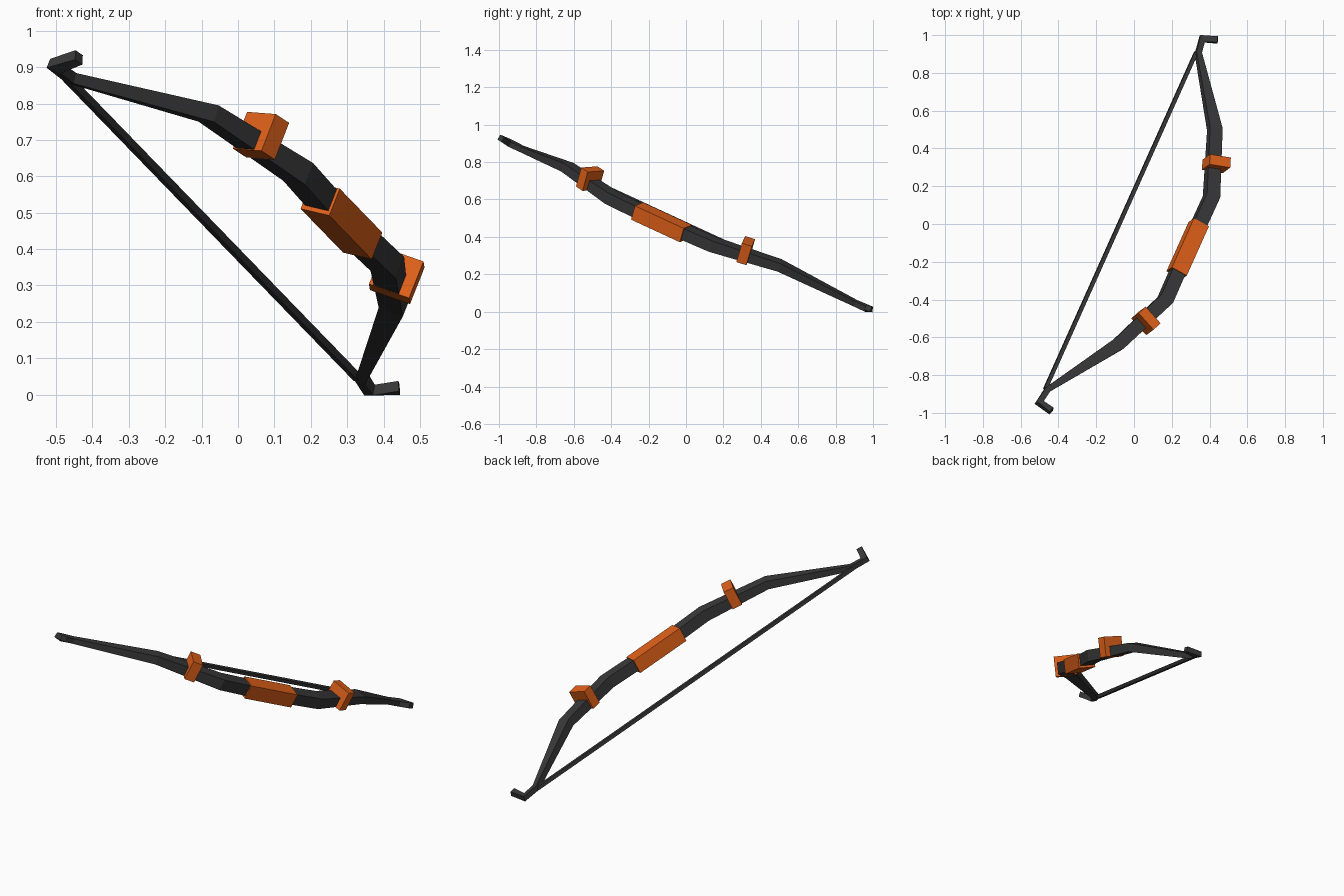
import bpy, bmesh, math
from mathutils import Vector, Matrix

if "Cube" in bpy.data.objects:
    bpy.data.objects.remove(bpy.data.objects["Cube"])

# Bow frame: X along the string, Y towards the grip, Z out of the bow plane
ax = Vector((-0.377, -0.841, 0.389)).normalized()
ay = Vector((0.927, -0.373, 0.047))
ay = (ay - ax * ay.dot(ax)).normalized()
az = ax.cross(ay)
FRAME = Matrix((ax, ay, az)).transposed().to_4x4()
FRAME.translation = (-0.07, 0.018, 0.4575)
ROLL = math.radians(16)
UP = Vector((0, math.sin(ROLL), math.cos(ROLL)))


def material(name, rgb):
    m = bpy.data.materials.new(name)
    m.diffuse_color = (*rgb, 1)
    m.use_nodes = True
    m.node_tree.nodes["Principled BSDF"].inputs["Base Color"].default_value = m.diffuse_color
    return m


DARK = material("dark_grey", (0.04, 0.04, 0.04))
ORANGE = material("orange", (0.75, 0.12, 0.01))


def sweep(name, path, mat, mirror=False, cap_start=True):
    """Rectangular section swept along (x, y, z, width, thickness) points with mitred corners."""
    bm = bmesh.new()
    pts = [Vector(p[:3]) for p in path]
    rings = []
    for i, p in enumerate(pts):
        a = (p - pts[i - 1]).normalized() if i else None
        b = (pts[i + 1] - p).normalized() if i < len(pts) - 1 else None
        if i == 0 and not cap_start:
            a = b = Vector((1, 0, 0))
        a, b = a or b, b or a
        t = (a + b).normalized()
        side = UP.cross(t).normalized()
        up = t.cross(side)
        w = path[i][3] / 2 / max(t.dot(a), 0.6)
        h = path[i][4] / 2
        rings.append([bm.verts.new(p + side * w * sx + up * h * sy)
                      for sx, sy in ((1, 1), (-1, 1), (-1, -1), (1, -1))])
    for r, q in zip(rings, rings[1:]):
        for k in range(4):
            bm.faces.new((r[k], r[(k + 1) % 4], q[(k + 1) % 4], q[k]))
    if cap_start:
        bm.faces.new(rings[0])
    bm.faces.new(rings[-1])
    bmesh.ops.recalc_face_normals(bm, faces=bm.faces)
    me = bpy.data.meshes.new(name)
    bm.to_mesh(me)
    bm.free()
    ob = bpy.data.objects.new(name, me)
    bpy.context.collection.objects.link(ob)
    ob.matrix_world = FRAME
    me.materials.append(mat)
    if mirror:
        ob.modifiers.new("mirror", "MIRROR").use_axis[0] = True
    return ob


# Limbs with hooked tips
sweep("limbs", [
    (0, 0.385, 0.0, 0.075, 0.065),
    (0.325, 0.388, 0.008, 0.075, 0.065),
    (0.675, 0.26, 0.042, 0.07, 0.048),
    (1.06, 0.012, 0.0, 0.03, 0.03),
    (1.145, 0.0, 0.0, 0.032, 0.03),
    (1.168, 0.078, 0.012, 0.032, 0.03),
], DARK, mirror=True, cap_start=False)

# Grip block
sweep("grip", [(-0.155, 0.385, 0, 0.092, 0.082), (0.155, 0.385, 0, 0.092, 0.082)], ORANGE)

# Raised collars on both limbs
c = Vector((0.495, 0.342, 0.047))
d = Vector((0.35, -0.128, 0.034)).normalized() * 0.028
sweep("limb_collars", [(*(c - d), 0.118, 0.112), (*(c + d), 0.118, 0.112)], ORANGE, mirror=True)

# Bowstring
sweep("bowstring", [(-1.06, 0, 0, 0.02, 0.02), (1.06, 0, 0, 0.02, 0.02)], DARK)
